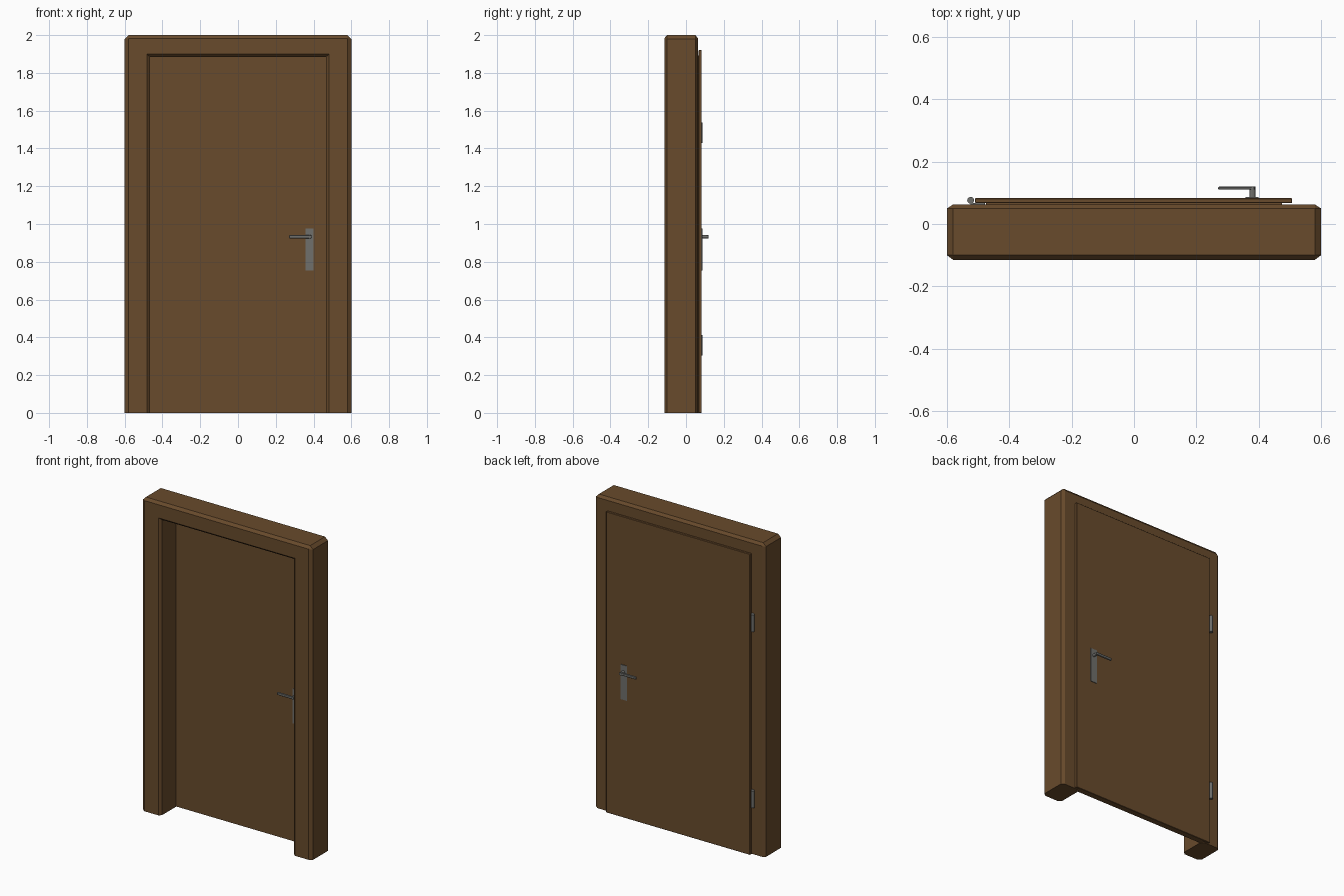
import bpy, bmesh
from mathutils import Vector

if "Cube" in bpy.data.objects:
    bpy.data.objects.remove(bpy.data.objects["Cube"])


def material(name, rgb):
    m = bpy.data.materials.new(name)
    m.diffuse_color = (*rgb, 1)
    m.use_nodes = True
    m.node_tree.nodes["Principled BSDF"].inputs["Base Color"].default_value = m.diffuse_color
    return m


wood = material("brown_wood", (0.14, 0.07, 0.025))
metal = material("grey_metal", (0.16, 0.16, 0.15))


def finish(bm, name, mat):
    bmesh.ops.recalc_face_normals(bm, faces=bm.faces)
    me = bpy.data.meshes.new(name)
    bm.to_mesh(me)
    bm.free()
    ob = bpy.data.objects.new(name, me)
    bpy.context.collection.objects.link(ob)
    me.materials.append(mat)
    return ob


def box(name, lo, hi, mat, bevel=0):
    lo, hi = Vector(lo), Vector(hi)
    bm = bmesh.new()
    bmesh.ops.create_cube(bm, size=1)
    for v in bm.verts:
        v.co = (lo + hi) / 2 + v.co * (hi - lo)
    if bevel:
        bmesh.ops.bevel(bm, geom=bm.edges[:], offset=bevel, segments=1, affect='EDGES')
    return finish(bm, name, mat)


def rod(name, a, b, radius, mat, sides=12):
    a, b = Vector(a), Vector(b)
    bm = bmesh.new()
    bmesh.ops.create_cone(bm, cap_ends=True, segments=sides, radius1=radius,
                          radius2=radius, depth=(b - a).length)
    rot = (b - a).to_track_quat('Z', 'Y')
    for v in bm.verts:
        v.co = (a + b) / 2 + rot @ v.co
    return finish(bm, name, mat)


# Door frame: one rebated, chamfered profile (outward distance, y)
# swept up the left post, over the top and down the right post
profile = [(0, -0.10), (0.016, -0.115), (0.114, -0.115), (0.134, -0.10),
           (0.134, 0.05), (0.114, 0.063), (0.014, 0.063), (0.014, 0.042), (0, 0.042)]
bm = bmesh.new()
rings = []
for u, y in profile:
    x, z = 0.466 + u, 1.885 + u * 0.858
    c = 0.02 if u > 0.13 else 0      # clipped outer corners
    path = [(-x, 0), (-x, z - c), (-x + c, z), (x - c, z), (x, z - c), (x, 0)]
    rings.append([bm.verts.new((px, y, pz)) for px, pz in path])
for a, b in zip(rings, rings[1:] + rings[:1]):
    for i in range(5):
        bm.faces.new((a[i], a[i + 1], b[i + 1], b[i]))
for end in (0, 5):
    bm.faces.new([r[end] for r in rings])
bmesh.ops.remove_doubles(bm, verts=bm.verts, dist=1e-5)
finish(bm, "door_frame", wood)

# Door leaf: inner body and overlapping lip
box("door_body", (-0.475, 0.044, 0), (0.475, 0.07, 1.893), wood)
box("door_lip", (-0.51, 0.067, 0), (0.507, 0.083, 1.92), wood, 0.002)

# Handles on both faces
for side, y, d in (("back", 0.083, 1), ("front", 0.044, -1)):
    box(side + "_handle_plate", (0.357, min(y, y + d * 0.004), 0.753),
        (0.4, max(y, y + d * 0.004), 0.975), metal)
    rod(side + "_handle_stem", (0.38, y, 0.932), (0.38, y + d * 0.037, 0.932), 0.009, metal)
    y0, y1 = sorted((y + d * 0.027, y + d * 0.037))
    box(side + "_handle_lever", (0.27, y0, 0.923), (0.388, y1, 0.941), metal, 0.003)

# Hinges on the back
for name, z in (("lower", 0.305), ("upper", 1.43)):
    rod(name + "_hinge_pin", (-0.524, 0.076, z), (-0.524, 0.076, z + 0.108), 0.011, metal)
    box(name + "_hinge_leaf", (-0.524, 0.063, z), (-0.478, 0.067, z + 0.108), metal)
